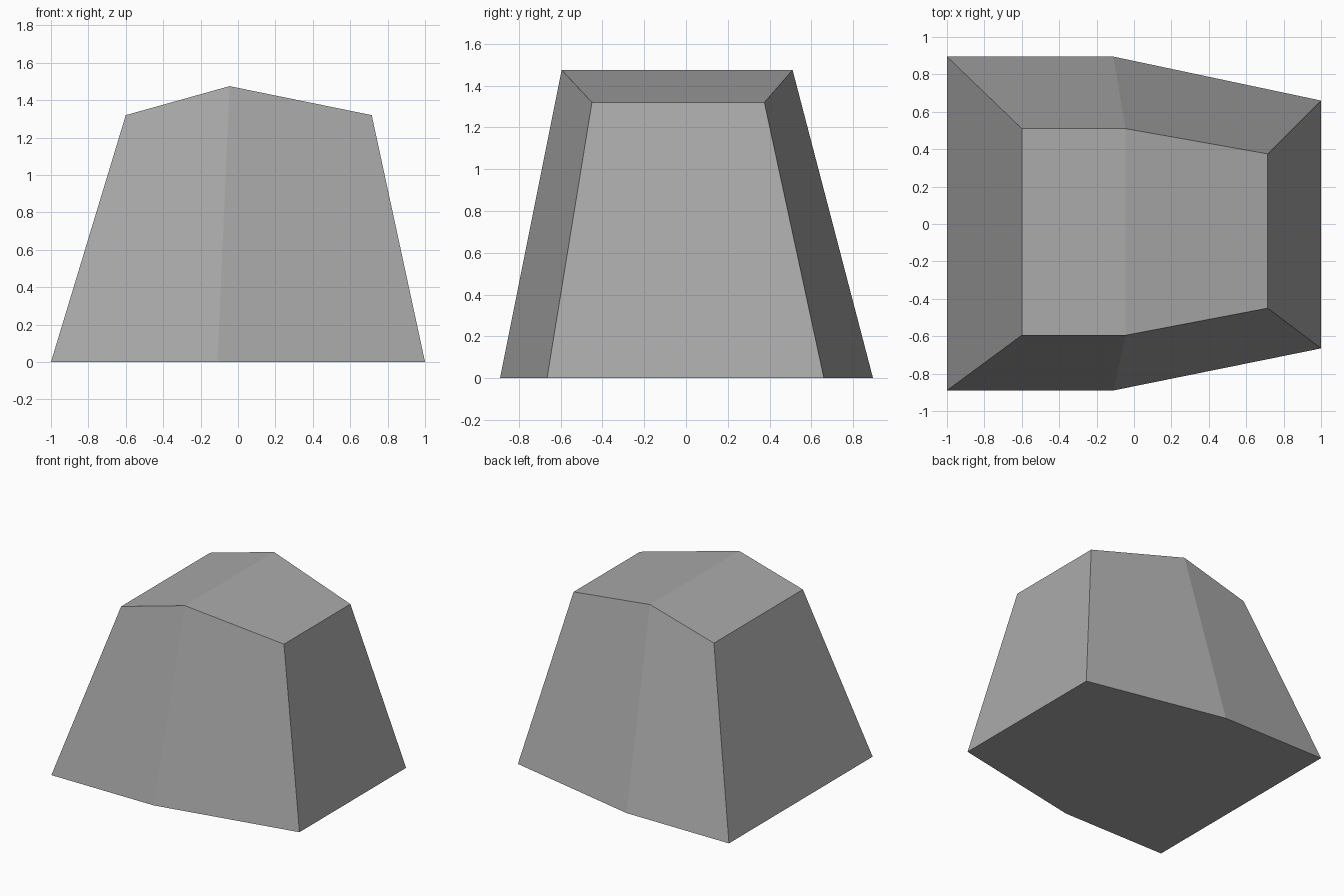
import bpy
import bmesh

cube = bpy.data.objects.get("Cube")
if cube:
    bpy.data.objects.remove(cube, do_unlink=True)

# Single grey stone colour
grey = bpy.data.materials.new("plain grey")
grey.use_nodes = True
colour = (0.4, 0.4, 0.4, 1)
grey.diffuse_color = colour
grey.node_tree.nodes["Principled BSDF"].inputs["Base Color"].default_value = colour

# Each section: base x, base front y, base back y, top x, top front y, top back y, top height
sections = [
    (-1.0, -0.89, 0.895, -0.6, -0.595, 0.51, 1.32),
    (-0.11, -0.89, 0.895, -0.045, -0.595, 0.51, 1.475),
    (1.0, -0.665, 0.66, 0.715, -0.45, 0.375, 1.32),
]

# Loft four-cornered sections along x into a closed tapered block
bm = bmesh.new()
rings = []
for bx, bf, bb, tx, tf, tb, h in sections:
    corners = [(bx, bf, 0), (bx, bb, 0), (tx, tb, h), (tx, tf, h)]
    rings.append([bm.verts.new(c) for c in corners])
for a, b in zip(rings, rings[1:]):
    for i in range(4):
        j = (i + 1) % 4
        bm.faces.new((a[i], a[j], b[j], b[i]))
bm.faces.new(rings[0])
bm.faces.new(rings[-1])
bmesh.ops.recalc_face_normals(bm, faces=bm.faces)

mesh = bpy.data.meshes.new("tapered_block")
bm.to_mesh(mesh)
bm.free()
mesh.materials.append(grey)
block = bpy.data.objects.new("tapered_block", mesh)
bpy.context.collection.objects.link(block)
